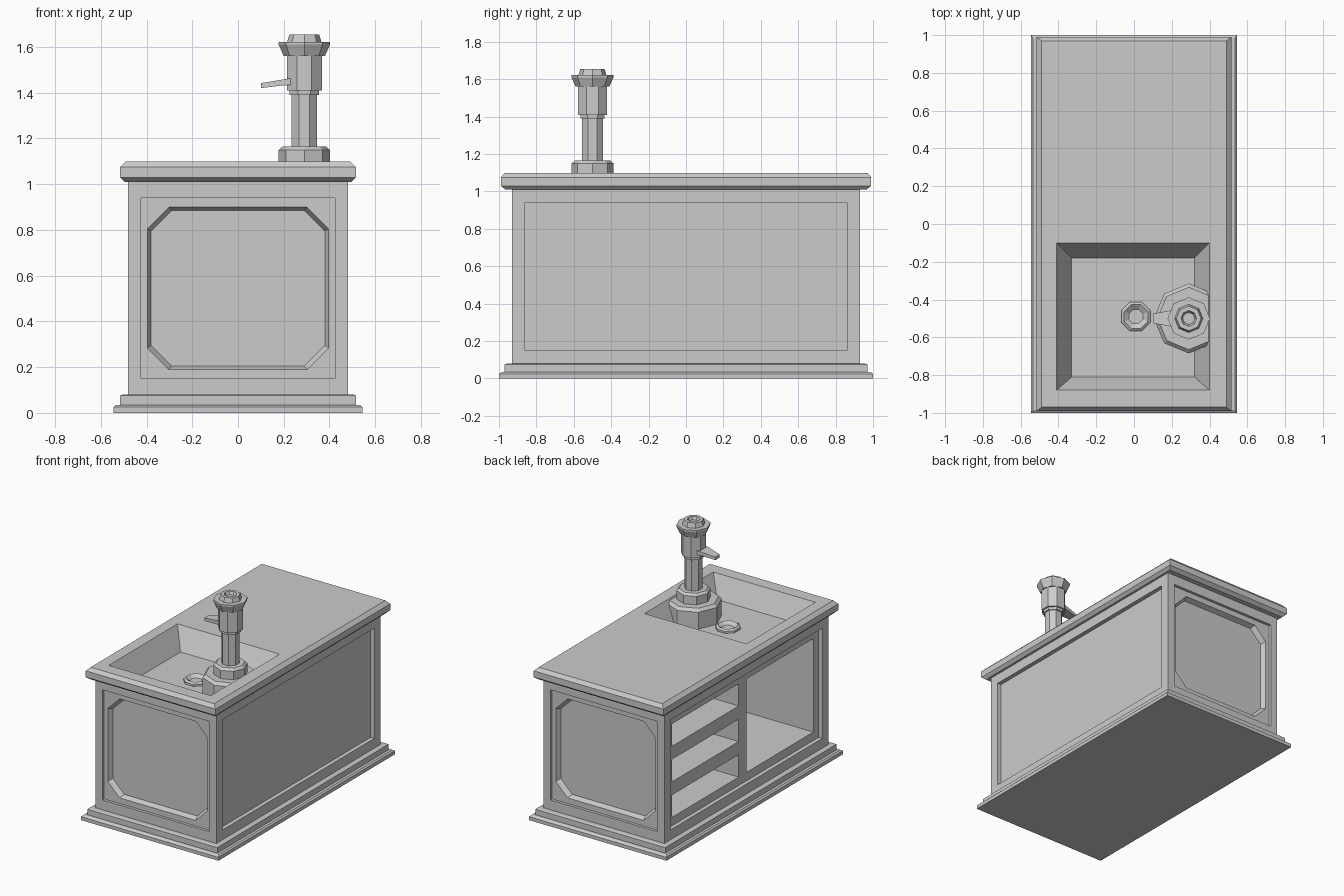
import bpy, bmesh
from math import cos, sin, pi, radians

cube = bpy.data.objects.get("Cube")
if cube:
    bpy.data.objects.remove(cube)

grey = bpy.data.materials.new("plain grey")
grey.use_nodes = True
GREY = (0.6, 0.6, 0.6, 1)
grey.diffuse_color = GREY
grey.node_tree.nodes["Principled BSDF"].inputs["Base Color"].default_value = GREY


def loft(name, rings):
    """Skin a list of equal-length point rings and cap both ends."""
    bm = bmesh.new()
    loops = [[bm.verts.new(p) for p in ring] for ring in rings]
    n = len(loops[0])
    for a, b in zip(loops, loops[1:]):
        for i in range(n):
            j = (i + 1) % n
            bm.faces.new((a[i], a[j], b[j], b[i]))
    bm.faces.new(loops[0][::-1])
    bm.faces.new(loops[-1])
    bmesh.ops.recalc_face_normals(bm, faces=bm.faces)
    mesh = bpy.data.meshes.new(name)
    bm.to_mesh(mesh)
    bm.free()
    mesh.materials.append(grey)
    obj = bpy.data.objects.new(name, mesh)
    bpy.context.collection.objects.link(obj)
    return obj


def rect(x0, x1, y0, y1, z):
    return [(x0, y0, z), (x1, y0, z), (x1, y1, z), (x0, y1, z)]


def tiers(name, steps):
    """Stack of centred rectangles given as half width, half length, height."""
    return loft(name, [rect(-x, x, -y, y, z) for x, y, z in steps])


def box(name, x0, x1, y0, y1, z0, z1):
    return loft(name, [rect(x0, x1, y0, y1, z0), rect(x0, x1, y0, y1, z1)])


def turned(name, cx, cy, profile, turn=0.0):
    """Eight-sided turned part from a radius and height profile."""
    angles = [radians(turn) + k * pi / 4 for k in range(8)]
    return loft(name, [[(cx + r * cos(a), cy + r * sin(a), z) for a in angles]
                       for r, z in profile])


def cut(target, cutters):
    """Subtract the cutters and remove them."""
    bpy.context.view_layer.objects.active = target
    for c in cutters:
        c.hide_render = True
        mod = target.modifiers.new("cut", "BOOLEAN")
        mod.operation = "DIFFERENCE"
        mod.solver = "EXACT"
        mod.object = c
        bpy.ops.object.modifier_apply(modifier=mod.name)
        bpy.data.objects.remove(c)


def chamfered(hx, z0, z1, c, y):
    """Rectangle with clipped corners in the upright plane at y."""
    return [(-hx + c, y, z0), (hx - c, y, z0), (hx, y, z0 + c), (hx, y, z1 - c),
            (hx - c, y, z1), (-hx + c, y, z1), (-hx, y, z1 - c), (-hx, y, z0 + c)]


def basin_cutter():
    return loft("basin_cutter", [rect(-0.33, 0.32, -0.81, -0.18, 0.95),
                                 rect(-0.41, 0.40, -0.88, -0.10, 1.1),
                                 rect(-0.41, 0.40, -0.88, -0.10, 1.2)])


# Stepped plinth
tiers("plinth", [(0.545, 1.0, 0), (0.545, 1.0, 0.025), (0.535, 0.985, 0.035),
                 (0.515, 0.97, 0.035), (0.515, 0.97, 0.075), (0.505, 0.955, 0.08)])

# Cabinet with recessed sides
cabinet = box("cabinet", -0.48, 0.48, -0.93, 0.93, 0.06, 1.02)
cutters = [basin_cutter()]
for s in (-1, 1):
    xs = sorted((s * 0.45, s * 0.6))
    ys = sorted((s * 0.91, s * 1.1))
    cutters.append(box("side_recess", *xs, -0.86, 0.86, 0.15, 0.94))
    cutters.append(box("end_recess", -0.425, 0.425, *ys, 0.15, 0.94))
    cutters.append(loft("end_panel", [
        chamfered(0.38, 0.205, 0.885, 0.09, s * 0.875),
        chamfered(0.396, 0.19, 0.90, 0.094, s * 0.91),
        chamfered(0.396, 0.19, 0.90, 0.094, s * 0.95)]))

# Open cupboard and three shelf bays
cutters.append(box("cupboard", -0.6, 0.42, -0.80, -0.045, 0.21, 0.88))
for k in range(3):
    z = 0.21 + k * 0.255
    cutters.append(box("shelf_bay", -0.6, 0.42, 0.045, 0.80, z, z + 0.16))
cut(cabinet, cutters)

# Worktop with sunken basin
worktop = tiers("worktop", [(0.495, 0.965, 1.01), (0.515, 0.99, 1.03),
                            (0.515, 0.99, 1.075), (0.49, 0.97, 1.1)])
cut(worktop, [basin_cutter()])

# Drain
turned("drain", 0.01, -0.49, [(0.083, 0.94), (0.083, 0.965), (0.068, 0.975),
                              (0.04, 0.955)], 22.5)

# Tap: foot, column, head and cap
TX, TY = 0.29, -0.5
turned("tap_foot", TX, TY, [(0.185, 0.94), (0.185, 1.07), (0.165, 1.09)])
turned("tap_collar", TX, TY, [(0.112, 1.08), (0.112, 1.15), (0.095, 1.165)])
turned("tap_column", TX, TY, [(0.06, 1.15), (0.06, 1.39), (0.07, 1.39),
                              (0.07, 1.41), (0.083, 1.41), (0.083, 1.57)], 22.5)
turned("tap_head", TX, TY, [(0.09, 1.56), (0.112, 1.61), (0.112, 1.622),
                            (0.075, 1.622), (0.065, 1.655), (0.042, 1.655),
                            (0.032, 1.635)])

# Spout, tapering towards the basin
loft("tap_spout", [[(x, TY - w, z), (x, TY + w, z), (x, TY + w, z + t), (x, TY - w, z + t)]
                   for x, w, z, t in ((0.24, 0.05, 1.435, 0.03),
                                      (0.18, 0.04, 1.43, 0.025),
                                      (0.10, 0.025, 1.42, 0.022))])
